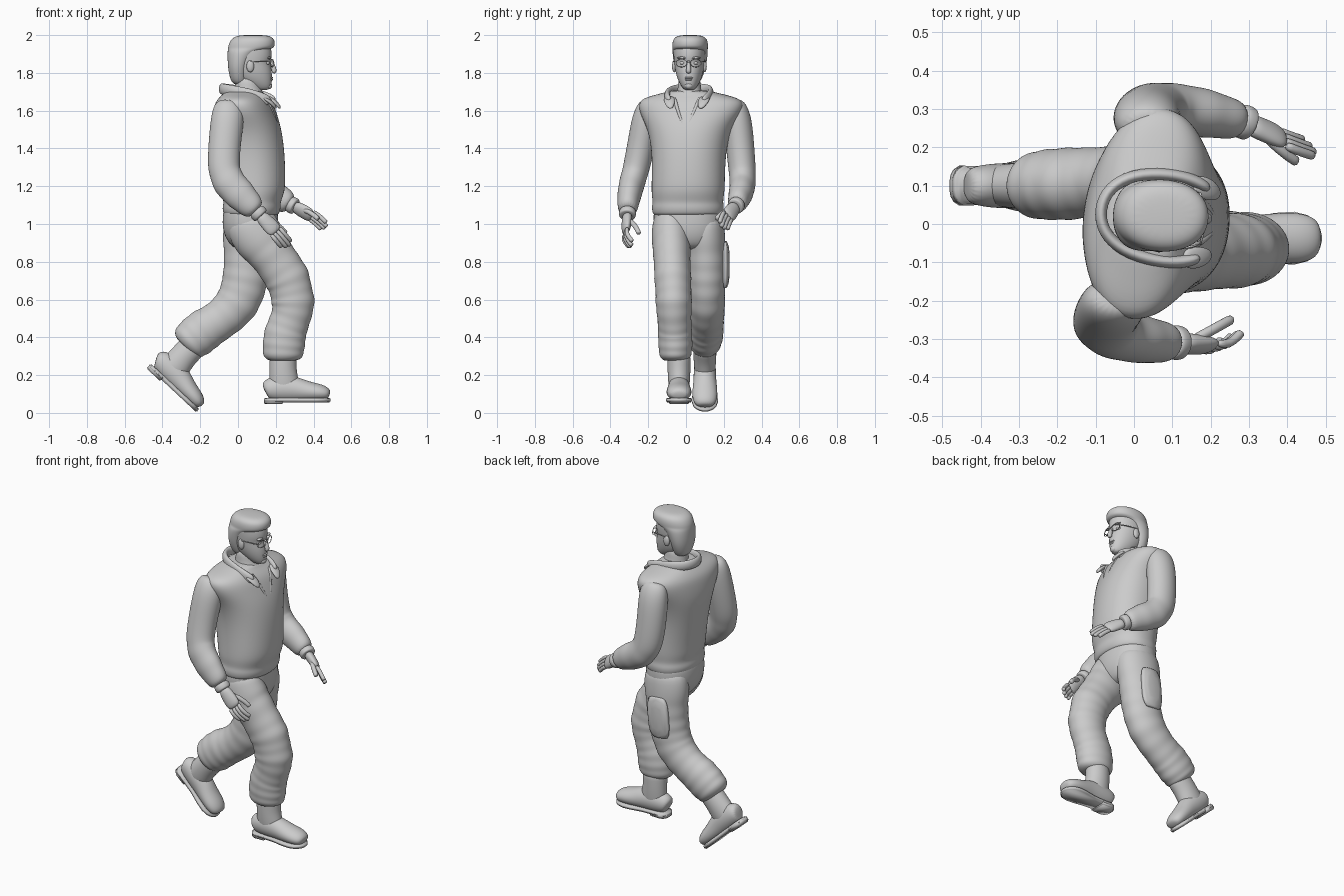
import bpy, bmesh, math
from mathutils import Vector, Matrix

Y, Z = Vector((0, 1, 0)), Vector((0, 0, 1))


def finish(name, bm, sub=2, mat=None):
    bmesh.ops.recalc_face_normals(bm, faces=bm.faces)
    if mat:
        bm.transform(mat)
    me = bpy.data.meshes.new(name)
    bm.to_mesh(me)
    bm.free()
    for f in me.polygons:
        f.use_smooth = True
    ob = bpy.data.objects.new(name, me)
    bpy.context.collection.objects.link(ob)
    if sub:
        m = ob.modifiers.new("Smooth", 'SUBSURF')
        m.levels = m.render_levels = sub
    return ob


def loft(name, rings, ref=Y, flat=False, p=2.0, n=20, sub=2, mat=None):
    """Skin rings (x, y, z, radius across, radius along ref, yaw) into a closed form."""
    bm = bmesh.new()
    pts = [Vector(r[:3]) for r in rings]
    loops = []
    for i, r in enumerate(rings):
        t = Z if flat else (pts[min(i + 1, len(pts) - 1)] - pts[max(i - 1, 0)]).normalized()
        b = Matrix.Rotation(math.radians(r[5]), 3, 'Z') @ ref if len(r) > 5 else ref
        b = (b - t * b.dot(t)).normalized()
        a = t.cross(b)
        loop = []
        for k in range(n):
            c, s = math.cos(k * math.tau / n), math.sin(k * math.tau / n)
            u = math.copysign(abs(c) ** (2 / p), c) * r[3]
            v = math.copysign(abs(s) ** (2 / p), s) * r[4]
            loop.append(bm.verts.new(pts[i] + a * u + b * v))
        loops.append(loop)
    for l0, l1 in zip(loops, loops[1:]):
        for k in range(n):
            bm.faces.new((l0[k], l0[(k + 1) % n], l1[(k + 1) % n], l1[k]))
    bm.faces.new(loops[0])
    bm.faces.new(loops[-1])
    return finish(name, bm, sub, mat)


def folds(rings, amp, first=2, last=-3):
    """Add pinched rings between the given ones, as cloth folds."""
    out = []
    for i, r in enumerate(rings):
        out.append(r)
        if first <= i < len(rings) + last:
            q = rings[i + 1]
            m = [(a + b) / 2 for a, b in zip(r, q)]
            out.append((*m[:3], m[3] * (1 - amp), m[4] * (1 - amp)))
    return out


def tube(name, pts, r, ref=Z, n=8, sub=1):
    return loft(name, [(*p, r, r) for p in pts], ref, n=n, sub=sub)


def ball(name, loc, size):
    bm = bmesh.new()
    bmesh.ops.create_uvsphere(bm, u_segments=16, v_segments=10, radius=1)
    return finish(name, bm, 0, Matrix.LocRotScale(Vector(loc), None, Vector(size)))


# Sweater with blouson hem, shoulders twisted
loft("sweater", [
    (.07, .01, 1.04, .13, .175, 0), (.07, .01, 1.055, .15, .188, 0), (.072, .01, 1.09, .156, .193, 0),
    (.075, .01, 1.115, .15, .186, 0), (.078, .01, 1.16, .167, .194, -2), (.08, .012, 1.22, .173, .195, -3),
    (.065, .015, 1.38, .183, .195, -6), (.047, .02, 1.5, .183, .222, -9), (.037, .026, 1.58, .165, .272, -10),
    (.032, .028, 1.635, .15, .285, -10), (.03, .026, 1.668, .125, .258, -10), (.03, .024, 1.69, .105, .16, -10),
    (.035, .02, 1.71, .09, .09, -10)], flat=True, p=2.2, n=28)

# Pelvis of the trousers
loft("trouser_seat", [
    (.07, .012, 1.12, .14, .18), (.065, .012, 1.05, .148, .187), (.065, .012, .97, .15, .185),
    (.07, .015, .9, .125, .15), (.075, .02, .86, .08, .09)], flat=True, p=2.2)

# Front (right) trouser leg and rear (left) trouser leg with soft folds
loft("right_trouser_leg", folds([
    (.06, -.075, 1.06, .12, .09), (.075, -.08, .98, .14, .102), (.12, -.078, .91, .138, .106),
    (.17, -.076, .85, .124, .103), (.225, -.072, .77, .12, .1), (.262, -.07, .71, .124, .102),
    (.28, -.067, .65, .115, .098), (.292, -.065, .59, .12, .1), (.287, -.063, .53, .11, .095),
    (.267, -.06, .47, .11, .092), (.25, -.058, .42, .115, .094), (.242, -.056, .36, .116, .094),
    (.238, -.056, .305, .11, .088), (.238, -.056, .28, .088, .07), (.238, -.056, .275, .05, .05)], .05))
loft("left_trouser_leg", folds([
    (.07, .1, 1.06, .12, .09), (.06, .105, .98, .14, .1), (.055, .107, .9, .138, .104),
    (.05, .11, .8, .128, .104), (.04, .11, .72, .125, .104), (.025, .11, .65, .122, .1),
    (-.005, .11, .58, .12, .1), (-.06, .11, .52, .112, .096), (-.12, .108, .475, .109, .095),
    (-.17, .105, .445, .116, .098), (-.22, .103, .405, .116, .096), (-.262, .1, .372, .106, .09),
    (-.28, .1, .355, .082, .068), (-.284, .1, .351, .05, .05)], .05))

# Cargo pocket on the left thigh
bm = bmesh.new()
bmesh.ops.create_cube(bm, size=1)
bmesh.ops.scale(bm, vec=(.14, .05, .25), verts=bm.verts)
bmesh.ops.bevel(bm, geom=bm.edges[:], offset=.012, segments=2, affect='EDGES')
finish("cargo_pocket", bm, 1, Matrix.Translation((.045, .207, .785)) @ Matrix.Rotation(.08, 4, 'Y'))


# Boots share one local shape, heel at the origin and toe along x
def boot(side, heel, pitch):
    m = Matrix.Translation(heel) @ Matrix.Rotation(pitch, 4, 'Y')
    loft(side + "_boot_foot", [
        (.003, 0, .07, .035, .035), (.018, 0, .08, .06, .052), (.1, 0, .085, .072, .06),
        (.17, 0, .08, .066, .06), (.23, 0, .068, .053, .066), (.29, 0, .062, .047, .068),
        (.33, 0, .055, .037, .056), (.347, 0, .048, .02, .034)], mat=m)
    loft(side + "_boot_shaft", [
        (.11, 0, .05, .078, .05), (.107, 0, .11, .08, .058), (.1, 0, .17, .073, .061),
        (.1, 0, .23, .073, .062), (.1, 0, .27, .072, .062)], mat=m)
    half = [(0, .012), (.004, .028), (.014, .042), (.035, .052), (.1, .05), (.16, .053), (.23, .066),
            (.28, .069), (.315, .06), (.335, .044), (.348, .024), (.352, .008)]
    for part, z0, z1, lim in (("sole", .01, .034, 1), ("heel", 0, .03, .11)):
        bm = bmesh.new()
        h = [q for q in half if q[0] < lim]
        outline = h + [(x, -y) for x, y in reversed(h)]
        f = bm.faces.new([bm.verts.new((x, y, z0)) for x, y in outline])
        e = bmesh.ops.extrude_face_region(bm, geom=[f])["geom"]
        bmesh.ops.translate(bm, vec=(0, 0, z1 - z0), verts=[v for v in e if isinstance(v, bmesh.types.BMVert)])
        bmesh.ops.bevel(bm, geom=[d for d in bm.edges if abs(d.verts[0].co.z - d.verts[1].co.z) < 1e-5],
                        offset=.005, segments=2, affect='EDGES')
        finish(f"{side}_boot_{part}", bm, 0, m)


boot("right", (.138, -.037, .046), 0)
boot("left", (-.485, .1, .236), math.radians(43))

# Sleeves
loft("right_sleeve", folds([
    (-.045, -.19, 1.652, .045, .035), (-.05, -.198, 1.628, .078, .058), (-.055, -.212, 1.56, .09, .076),
    (-.072, -.237, 1.42, .086, .074), (-.077, -.262, 1.3, .086, .072), (-.05, -.285, 1.22, .089, .07),
    (.01, -.3, 1.155, .086, .065), (.07, -.308, 1.095, .07, .056), (.1, -.31, 1.065, .05, .045)], .03, 4, -2))
loft("left_sleeve", folds([
    (.035, .252, 1.652, .045, .035), (.035, .26, 1.628, .078, .058), (.033, .273, 1.56, .09, .076),
    (.035, .286, 1.42, .088, .076), (.05, .298, 1.28, .088, .073), (.1, .3, 1.205, .086, .07),
    (.18, .29, 1.16, .08, .066), (.25, .275, 1.12, .066, .055), (.28, .268, 1.1, .048, .045)], .03, 4, -2))


# Cuffs and hands: palm, four fingers spread along a direction, thumb
def hand(side, wrist, knuckle, tip, spread, bend, thumb):
    w, k, t = Vector(wrist), Vector(knuckle), Vector(tip)
    s, b = Vector(spread).normalized(), Vector(bend)
    d = (k - w).normalized()
    loft(side + "_cuff", [(*(w + d * o), r, r) for o, r in ((-.03, .03), (-.026, .046), (0, .046), (.01, .043), (.012, .03))])
    loft(side + "_palm", [(*w, .028, .034), (*w.lerp(k, .4), .027, .041), (*w.lerp(k, .8), .025, .045),
                          (*w.lerp(k, 1.12), .015, .038)], s, n=12)
    for i, ln in enumerate((.88, 1, .95, .78)):
        o = s * (.03 - .02 * i)
        a, e = k + o, k + o + (t - k) * ln
        tube(f"{side}_finger_{i + 1}", [a, a.lerp(e, .5) - b * .6, e, e + (e - a) * .06 + b * .15], .013)
    th = Vector(thumb)
    a = w.lerp(k, .25)
    tube(side + "_thumb", [a, a.lerp(th, .55) + s * .018, th, th + d * .008], .0145)


hand("right", (.115, -.31, 1.05), (.195, -.318, .965), (.262, -.293, .885), (.7, .25, .6), (0, .03, 0), (.25, -.25, .955))
hand("left", (.295, .263, 1.095), (.385, .225, 1.045), (.462, .195, .985), (.3, -.6, .65), (.01, 0, -.02), (.42, .165, 1.03))

# Collar, its two points and the V opening
cm = Matrix.Translation((.05, .02, 0)) @ Matrix.Rotation(math.radians(-8), 4, 'Z')
arc = [(.135, .09, 1.645), (.09, .11, 1.668), (.02, .116, 1.69), (-.07, .1, 1.706), (-.125, .058, 1.714)]
path = arc + [(-.142, 0, 1.716)] + [(x, -y, z) for x, y, z in reversed(arc)]
loft("collar", [(*q, .017, .03) for q in path], Vector((0, 0, 1)), n=12, mat=cm)
for name, s in (("left", 1), ("right", -1)):
    loft(name + "_collar_point", [(.09, s * .1, 1.675, .012, .03), (.14, s * .088, 1.645, .012, .032),
                                  (.165, s * .078, 1.61, .009, .012)], Y, n=10, mat=cm)
    loft(name + "_neckline", [(.1, s * .07, 1.675, .012, .012), (.14, s * .045, 1.6, .009, .009),
                              (.169, s * .003, 1.5, .007, .007)], Y, n=8, mat=cm)

# Neck and head, jaw tapering to the chin
loft("neck", [(.06, .018, 1.64, .09, .085), (.056, .018, 1.68, .08, .072), (.052, .018, 1.72, .068, .06),
              (.05, .018, 1.79, .068, .06)])
face = [(1.708, .09, .158, .022), (1.72, .07, .174, .036), (1.745, .025, .18, .053), (1.78, -.015, .182, .068),
        (1.82, -.035, .179, .077), (1.857, -.045, .17, .081), (1.88, -.045, .182, .084), (1.93, -.045, .178, .087),
        (1.97, -.03, .165, .08), (1.985, 0, .14, .05)]
loft("head", [((a + b) / 2, .018, z, (b - a) / 2, w, -3) for z, a, b, w in face], flat=True, p=2.05)
hair = [(1.735, -.01, .04, .03), (1.75, -.035, .05, .052), (1.785, -.046, .055, .07), (1.83, -.054, .062, .085),
        (1.88, -.056, .085, .092), (1.915, -.056, .125, .095), (1.928, -.055, .188, .094), (1.945, -.053, .197, .096),
        (1.972, -.042, .196, .093), (1.99, -.022, .182, .08), (2.001, .01, .15, .05)]
loft("hair", [((a + b) / 2, .022, z, (b - a) / 2, w, -3) for z, a, b, w in hair], flat=True, p=2.15)

# Face details
loft("nose", [(.172, .014, 1.868, .012, .009), (.184, .014, 1.835, .014, .011), (.194, .014, 1.81, .015, .016),
              (.186, .014, 1.798, .01, .013)], n=10)
ball("upper_lip", (.176, .014, 1.774), (.01, .023, .005))
ball("lower_lip", (.175, .014, 1.764), (.01, .019, .006))
ball("chin", (.163, .015, 1.732), (.018, .022, .018))
for name, s in (("left", 1), ("right", -1)):
    ball(name + "_eye", (.155, .015 + s * .034, 1.852), (.013, .014, .01))
    ball(name + "_brow", (.166, .015 + s * .036, 1.879), (.012, .026, .007))
    ball(name + "_ear", (.065, .018 + s * .08, 1.835), (.02, .012, .032))
    # Glasses: rim and temple
    bm = bmesh.new()
    c = Vector((.188, .014 + s * .038, 1.852))
    ring = [[bm.verts.new(c + Vector((x - .25 * abs(.03 * math.cos(k * math.tau / 20) * s + .03),
                                      (.029 + o) * math.cos(k * math.tau / 20), (.021 + o) * math.sin(k * math.tau / 20))))
             for k in range(20)] for x, o in ((-.003, -.002), (-.003, .002), (.003, .002), (.003, -.002))]
    for j in range(4):
        for k in range(20):
            bm.faces.new((ring[j][k], ring[j][(k + 1) % 20], ring[(j + 1) % 4][(k + 1) % 20], ring[(j + 1) % 4][k]))
    finish(name + "_glasses_rim", bm, 1)
    tube(name + "_glasses_temple", [(.174, .014 + s * .066, 1.858), (.14, .016 + s * .079, 1.86), (.06, .018 + s * .088, 1.862)], .003)
tube("glasses_bridge", [(.187, .003, 1.855), (.191, .014, 1.858), (.187, .025, 1.855)], .003)
